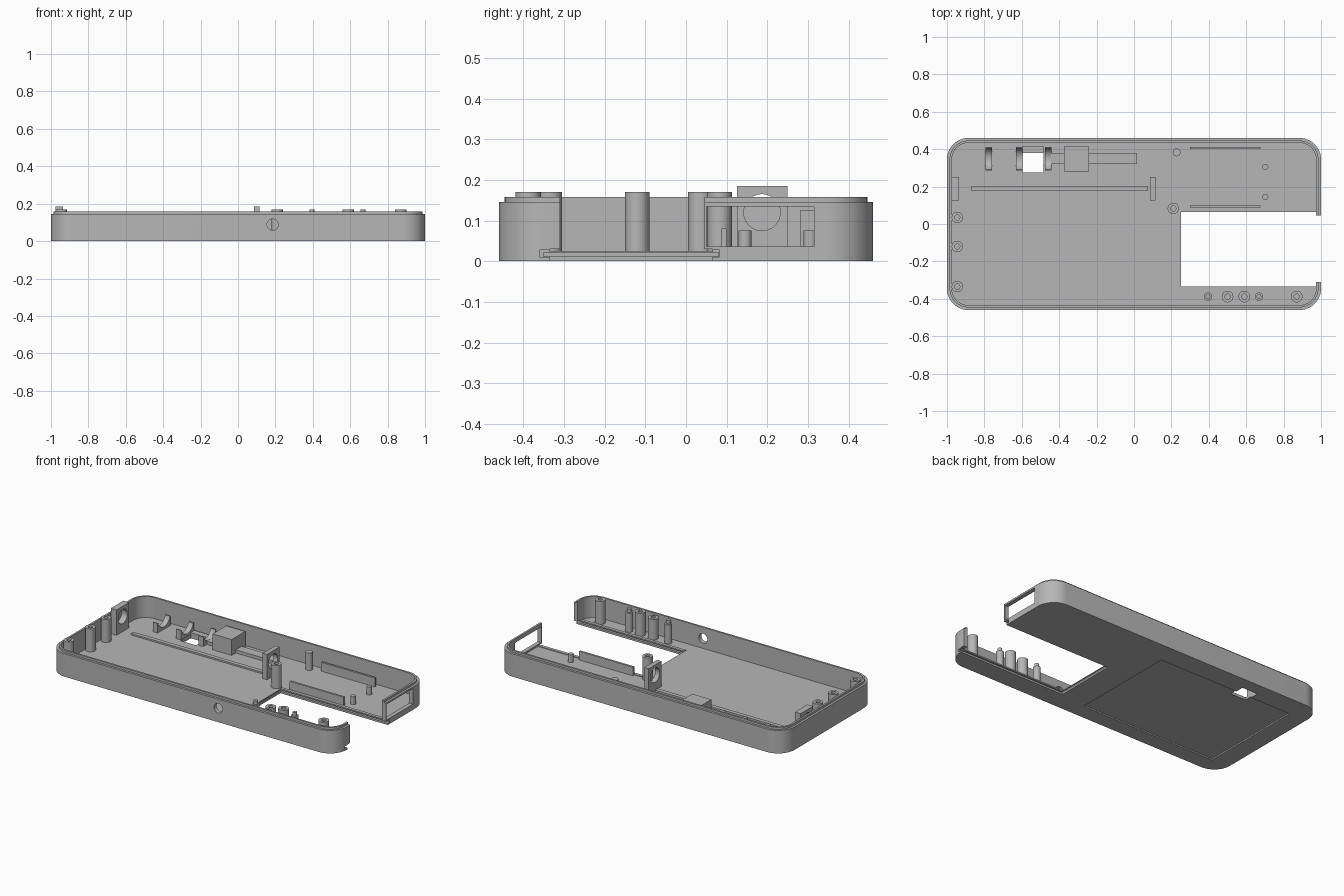
import bpy, bmesh, math
from mathutils import Matrix

cube = bpy.data.objects.get("Cube")
if cube:
    bpy.data.objects.remove(cube, do_unlink=True)

grey = bpy.data.materials.new("light_grey_plastic")
grey.use_nodes = True
tone = (0.47, 0.47, 0.47, 1)
grey.diffuse_color = tone
grey.node_tree.nodes["Principled BSDF"].inputs["Base Color"].default_value = tone

FLOOR = 0.025
SINK = FLOOR - 0.005  # parts sink slightly into the floor


def finish(name, bm):
    bmesh.ops.recalc_face_normals(bm, faces=bm.faces[:])
    mesh = bpy.data.meshes.new(name)
    bm.to_mesh(mesh)
    bm.free()
    mesh.materials.append(grey)
    ob = bpy.data.objects.new(name, mesh)
    bpy.context.collection.objects.link(ob)
    return ob


def prism(name, points, z0, z1):
    bm = bmesh.new()
    base = bm.faces.new([bm.verts.new((x, y, z0)) for x, y in points])
    ext = bmesh.ops.extrude_face_region(bm, geom=[base])
    top = [v for v in ext["geom"] if isinstance(v, bmesh.types.BMVert)]
    bmesh.ops.translate(bm, verts=top, vec=(0, 0, z1 - z0))
    return finish(name, bm)


def rounded(name, inset, z0, z1):
    r = 0.115 - inset
    cx, cy = 1 - inset - r, 0.46 - inset - r
    pts = []
    for i, (sx, sy) in enumerate(((1, 1), (-1, 1), (-1, -1), (1, -1))):
        for k in range(13):
            a = math.pi / 2 * (i + k / 12)
            pts.append((sx * cx + r * math.cos(a), sy * cy + r * math.sin(a)))
    return prism(name, pts, z0, z1)


def box(name, x0, x1, y0, y1, z0, z1):
    return prism(name, [(x0, y0), (x1, y0), (x1, y1), (x0, y1)], z0, z1)


def rod(name, r, length, centre, axis="Z", sides=32):
    bm = bmesh.new()
    turn = {"X": Matrix.Rotation(math.pi / 2, 4, "Y"),
            "Y": Matrix.Rotation(math.pi / 2, 4, "X"), "Z": Matrix()}[axis]
    bmesh.ops.create_cone(bm, cap_ends=True, segments=sides, radius1=r, radius2=r,
                          depth=length, matrix=Matrix.Translation(centre) @ turn)
    return finish(name, bm)


def combine(target, others, operation="DIFFERENCE"):
    for other in others:
        mod = target.modifiers.new("cut", "BOOLEAN")
        mod.operation, mod.object, mod.solver = operation, other, "EXACT"
        bpy.context.view_layer.update()
        graph = bpy.context.evaluated_depsgraph_get()
        mesh = bpy.data.meshes.new_from_object(target.evaluated_get(graph))
        target.modifiers.remove(mod)
        target.data = mesh
        bpy.data.objects.remove(other, do_unlink=True)
    return target


# Tray shell: outer wall, raised inner lip, hollow inside
tray = rounded("case_tray", 0, 0, 0.145)
combine(tray, [rounded("lip", 0.014, 0.01, 0.158)], "UNION")
combine(tray, [rounded("hollow", 0.026, FLOOR, 0.3)])

# Rails along both sides of the hatch opening
combine(tray, [box("rail", 0.25, 0.98, y0, y1, 0.005, 0.029)
               for y0, y1 in ((-0.355, -0.32), (0.05, 0.085))], "UNION")

# Openings in floor and walls
combine(tray, [
    box("hatch", 0.25, 1.1, -0.335, 0.065, -0.1, 0.03),
    box("end_gap", 0.9, 1.1, -0.31, 0.045, -0.1, 0.3),
    box("end_notch", 0.975, 1.1, -0.36, 0.083, 0.01, 0.028),
    box("rail_groove", 0.245, 1.1, -0.35, 0.08, 0.012, 0.021),
    box("port", 0.95, 1.1, 0.051, 0.315, 0.036, 0.134),
    box("switch_hole", -0.595, -0.485, 0.275, 0.38, -0.1, 0.1),
    box("under_recess", -0.88, 0.07, -0.36, 0.325, -0.1, 0.008),
    rod("front_hole", 0.03, 0.2, (0.185, -0.46, 0.088), "Y"),
])


# Hollow screw posts
def post(name, x, y, r, top, bore):
    ob = rod(name, r, top - SINK, (x, y, (top + SINK) / 2))
    if bore:
        combine(ob, [rod("bore", bore, 0.12, (x, y, top))])


for i, y in enumerate((0.035, -0.12, -0.335)):
    post(f"right_end_post_{i + 1}", -0.945, y, 0.03, 0.17, 0.014)
for i, x in enumerate((0.5, 0.59, 0.87)):
    post(f"front_post_{i + 1}", x, -0.388, 0.031, 0.156 if i == 0 else 0.17, 0.014)
post("middle_post", 0.21, 0.083, 0.03, 0.17, 0.014)
post("back_peg", 0.228, 0.383, 0.021, 0.135, 0)

# Stepped locating pegs
for i, x in enumerate((0.395, 0.668)):
    post(f"front_peg_{i + 1}", x, -0.388, 0.022, 0.145, 0)
    post(f"front_peg_tip_{i + 1}", x, -0.388, 0.013, 0.168, 0)
for i, y in enumerate((0.145, 0.305)):
    post(f"board_peg_{i + 1}", 0.702, y, 0.016, 0.075, 0)

# Upright bearing plates with round holes
for name, x0, x1 in (("end_bearing", -0.975, -0.935), ("inner_bearing", 0.085, 0.115)):
    plate = box(name, x0, x1, 0.125, 0.25, SINK, 0.185)
    combine(plate, [rod("bearing_hole", 0.045, 0.2, ((x0 + x1) / 2, 0.187, 0.12), "X")])

# Cradles with curved tops
for i, x in enumerate((-0.777, -0.614, -0.459)):
    cradle = box(f"cradle_{i + 1}", x - 0.017, x + 0.017, 0.285, 0.412, SINK, 0.085)
    combine(cradle, [rod("cradle_curve", 0.06, 0.1, (x, 0.349, 0.1), "X")])

# Ribs and blocks on the floor
box("long_floor_rib", -0.87, 0.075, 0.176, 0.202, SINK, 0.035)
box("board_rib_back", 0.3, 0.675, 0.4, 0.413, SINK, 0.08)
box("board_rib_front", 0.3, 0.675, 0.087, 0.1, SINK, 0.08)
box("motor_block", -0.373, -0.24, 0.28, 0.415, SINK, 0.125)
box("shaft_bar", -0.24, 0.015, 0.32, 0.38, SINK, 0.045)
box("shaft_bar_end", -0.445, -0.373, 0.32, 0.38, SINK, 0.045)
box("switch_ledge", -0.597, -0.485, 0.38, 0.418, SINK, 0.035)

# Smooth the round surfaces while keeping edges crisp
for ob in bpy.context.collection.objects:
    if ob.type == "MESH" and grey.name in ob.data.materials:
        bpy.ops.object.select_all(action="DESELECT")
        ob.select_set(True)
        bpy.context.view_layer.objects.active = ob
        bpy.ops.object.shade_smooth_by_angle(angle=math.radians(30))
